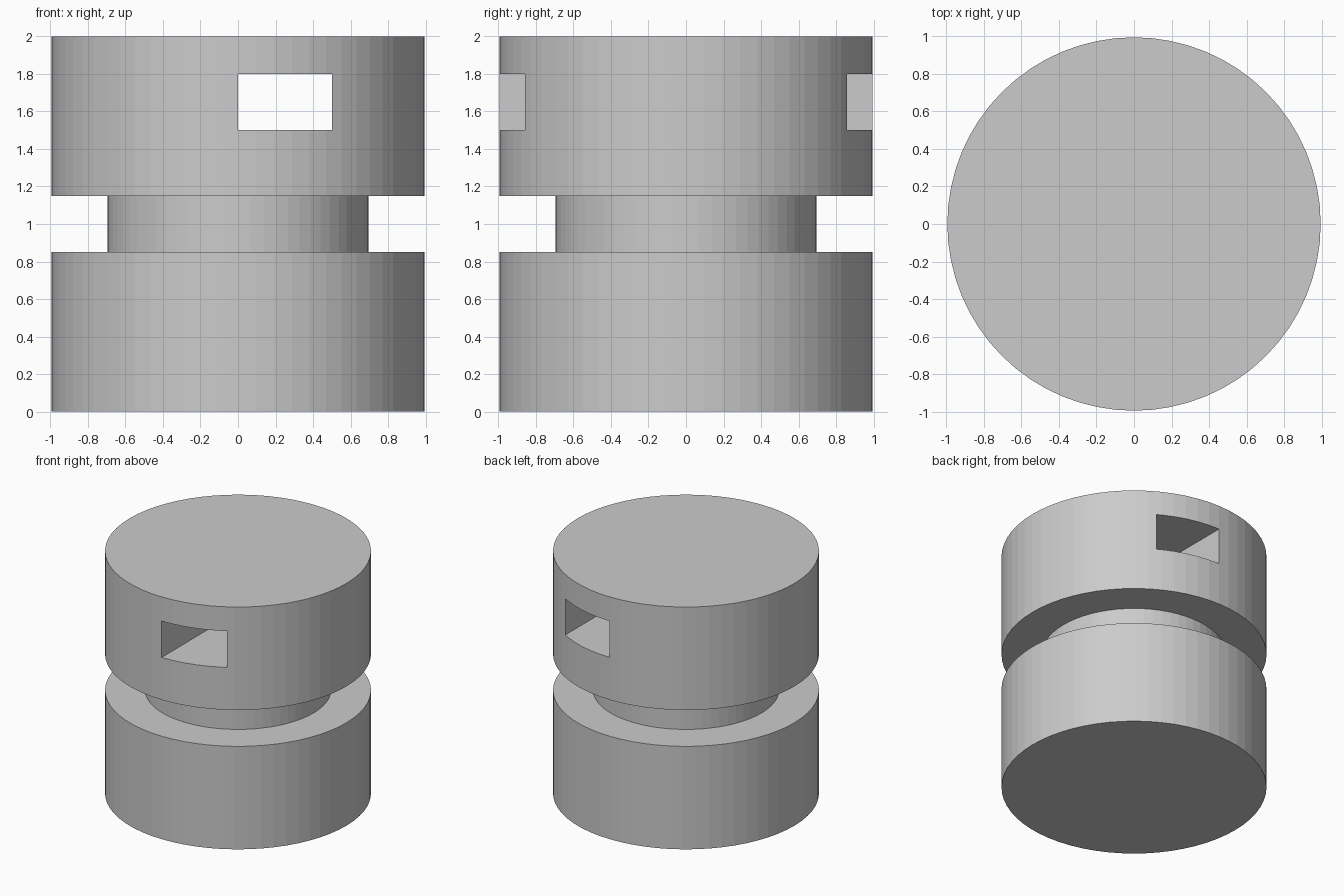
import bpy, bmesh
from math import cos, sin, tau

if "Cube" in bpy.data.objects:
    bpy.data.objects.remove(bpy.data.objects["Cube"])

R, NECK, SEGMENTS = 0.995, 0.695, 64


def make_object(name, bm):
    bmesh.ops.recalc_face_normals(bm, faces=bm.faces)
    mesh = bpy.data.meshes.new(name)
    bm.to_mesh(mesh)
    bm.free()
    obj = bpy.data.objects.new(name, mesh)
    bpy.context.collection.objects.link(obj)
    return obj


# Drum with a groove around its middle, turned from a profile of (radius, z)
profile = [(R, 0), (R, 0.85), (NECK, 0.85), (NECK, 1.15), (R, 1.15), (R, 2)]
bm = bmesh.new()
rings = [[bm.verts.new((r * cos(tau * i / SEGMENTS), r * sin(tau * i / SEGMENTS), z))
          for i in range(SEGMENTS)] for r, z in profile]
for low, high in zip(rings, rings[1:]):
    for i in range(SEGMENTS):
        j = (i + 1) % SEGMENTS
        bm.faces.new((low[i], low[j], high[j], high[i]))
bm.faces.new(rings[0][::-1])
bm.faces.new(rings[-1])
drum = make_object("grooved_drum", bm)

# Rectangular slot running front to back through the upper part
bm = bmesh.new()
bmesh.ops.create_cube(bm, size=1)
bmesh.ops.scale(bm, vec=(0.5, 3, 0.3), verts=bm.verts)
bmesh.ops.translate(bm, vec=(0.25, 0, 1.65), verts=bm.verts)
cutter = make_object("slot_cutter", bm)
cutter.hide_render = True

cut = drum.modifiers.new("slot", "BOOLEAN")
cut.operation = "DIFFERENCE"
cut.solver = "EXACT"
cut.object = cutter

# Apply the cut and drop the helper
bpy.context.view_layer.objects.active = drum
drum.select_set(True)
bpy.ops.object.modifier_apply(modifier=cut.name)
bpy.data.objects.remove(cutter)
